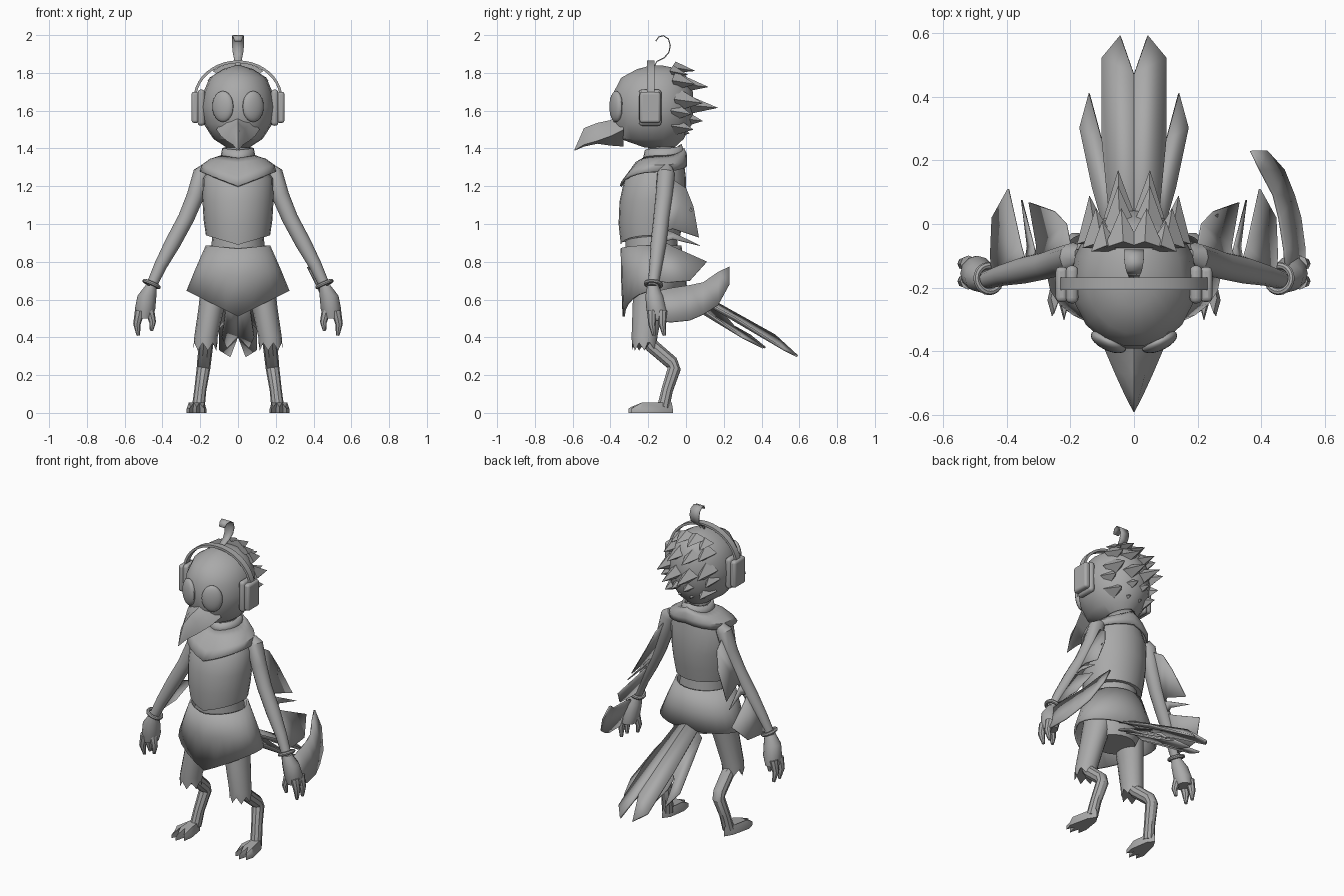
import bpy, bmesh, math
from mathutils import Vector

if "Cube" in bpy.data.objects:
    bpy.data.objects.remove(bpy.data.objects["Cube"])

grey = bpy.data.materials.new("plain_grey")
grey.diffuse_color = (0.40, 0.40, 0.40, 1)
grey.use_nodes = True
grey.node_tree.nodes["Principled BSDF"].inputs["Base Color"].default_value = grey.diffuse_color


def finish(name, bm, mirror=False, solid=0.0, bevel=0.0, smooth=35):
    bmesh.ops.recalc_face_normals(bm, faces=bm.faces)
    me = bpy.data.meshes.new(name)
    bm.to_mesh(me)
    bm.free()
    me.materials.append(grey)
    ob = bpy.data.objects.new(name, me)
    bpy.context.collection.objects.link(ob)
    bpy.context.view_layer.objects.active = ob
    ob.select_set(True)
    bpy.ops.object.shade_smooth_by_angle(angle=math.radians(smooth))
    ob.select_set(False)
    if solid:
        m = ob.modifiers.new("thickness", 'SOLIDIFY')
        m.thickness, m.offset = solid, 0
    if bevel:
        m = ob.modifiers.new("round", 'BEVEL')
        m.width, m.segments = bevel, 3
    if mirror:
        ob.modifiers.new("mirror", 'MIRROR')
    return ob


def bridge(bm, rings, caps=(True, True)):
    """Skin a stack of equal-length point rings."""
    vs = [[bm.verts.new(p) for p in r] for r in rings]
    n = len(vs[0])
    for a, b in zip(vs, vs[1:]):
        for i in range(n):
            bm.faces.new((a[i], a[(i + 1) % n], b[(i + 1) % n], b[i]))
    if caps[0]:
        bm.faces.new(vs[0])
    if caps[1]:
        bm.faces.new(vs[-1])


def shell(name, rings, n=20, cx=0, caps=(True, True), jag=0, **kw):
    """Horizontal rings: z, half width, front y, back y, front V drop, back lift."""
    out = []
    for k, (z, rx, yf, yb, vf, vb) in enumerate(rings):
        c, ry, ring = (yf + yb) / 2, (yb - yf) / 2, []
        for i in range(n):
            a = 2 * math.pi * i / n
            x, s = math.cos(a), math.sin(a)
            dz = (vf if s < 0 else vb) * (1 - abs(x))
            if jag and k == 0:
                dz += jag * (i % 2)
            ox = cx[k] if isinstance(cx, (list, tuple)) else cx
            ring.append((ox + rx * x, c + ry * s, z + dz))
        out.append(ring)
    bm = bmesh.new()
    bridge(bm, out, caps)
    return finish(name, bm, **kw)


def limb(name, pts, n=10, **kw):
    """Round tube through points x, y, z, radius."""
    P = [Vector(p[:3]) for p in pts]
    rings = []
    for i, p in enumerate(P):
        d = (P[min(i + 1, len(P) - 1)] - P[max(i - 1, 0)]).normalized()
        u = d.cross(Vector((0, 1, 0))).normalized()
        v = u.cross(d)
        rings.append([p + pts[i][3] * (u * math.cos(t) + v * math.sin(t))
                      for t in (2 * math.pi * k / n for k in range(n))])
    bm = bmesh.new()
    bridge(bm, rings)
    return finish(name, bm, mirror=True, **kw)


def plate(name, pts, thick=0.006, mirror=True):
    bm = bmesh.new()
    bm.faces.new([bm.verts.new(p) for p in pts])
    return finish(name, bm, mirror=mirror, solid=thick)


def box(name, lo, hi, bevel):
    bm = bmesh.new()
    bmesh.ops.create_cube(bm, size=1)
    for v in bm.verts:
        v.co = [(a + b) / 2 + c * (b - a) for a, b, c in zip(lo, hi, v.co)]
    return finish(name, bm, mirror=True, bevel=bevel)


# head
shell("head", [(1.405, .06, -.22, -.06, 0, 0), (1.45, .13, -.35, -.01, 0, 0),
               (1.53, .182, -.385, .035, 0, 0), (1.62, .197, -.395, .045, 0, 0),
               (1.70, .182, -.385, .04, 0, 0), (1.775, .15, -.345, .01, 0, 0),
               (1.82, .08, -.26, -.03, 0, 0), (1.838, .02, -.19, -.12, 0, 0)], n=18)

# hooked beak
bm = bmesh.new()
rings = []
for y, w, top, edge, low in ((-.33, .115, 1.585, 1.50, 1.41), (-.40, .09, 1.55, 1.465, 1.415),
                             (-.47, .06, 1.535, 1.44, 1.425), (-.54, .028, 1.508, 1.42, 1.41),
                             (-.59, .002, 1.395, 1.39, 1.388)):
    mid = (top * 2 + edge) / 3
    rings.append([(0, y, top), (w * .6, y, mid), (w, y, edge), (0, y, low),
                  (-w, y, edge), (-w * .6, y, mid)])
bridge(bm, rings)
finish("beak", bm)

# big oval eyes
bm = bmesh.new()
bmesh.ops.create_uvsphere(bm, u_segments=20, v_segments=12, radius=1)
for v in bm.verts:
    x, y, z = v.co
    v.co = (.08 + .056 * x, -.37 + .03 * y + .02 * x, 1.622 + .082 * z)
finish("eye", bm, mirror=True)

# swept back feather spikes: tip, base width, base height
bm = bmesh.new()
for tx, ty, tz, w, h in ((.04, .05, 1.81, .06, .03), (.05, .12, 1.725, .07, .05),
                         (.05, .17, 1.615, .07, .06), (.04, .09, 1.545, .07, .06),
                         (.12, .05, 1.74, .06, .05), (.14, .09, 1.64, .06, .06),
                         (.155, .03, 1.58, .05, .05), (.12, .04, 1.50, .06, .05),
                         (.04, .02, 1.48, .06, .05), (.10, .01, 1.79, .05, .03)):
    for s in (1, -1):
        b = Vector((tx * .85 * s, ty * .3 - .07, tz + .02))
        ring = [b + Vector(o) for o in ((w, -.02, 0), (0, 0, h), (-w, -.02, 0), (0, 0, -h))]
        tip = bm.verts.new((tx * s, ty, tz))
        vs = [bm.verts.new(p) for p in ring]
        for i in range(4):
            bm.faces.new((vs[i], vs[(i + 1) % 4], tip))
        bm.faces.new(vs)
finish("head_feathers", bm, smooth=20)

# curled crest ribbon
bm = bmesh.new()
prev = None
for y, z, w in ((-.17, 1.83, .015), (-.155, 1.86, .018), (-.115, 1.88, .022), (-.09, 1.91, .028),
                (-.083, 1.945, .032), (-.093, 1.98, .032), (-.12, 1.997, .03),
                (-.145, 1.99, .025), (-.16, 1.968, .018)):
    cur = [bm.verts.new((s * w, y, z)) for s in (-1, 1)]
    if prev:
        bm.faces.new((prev[0], prev[1], cur[1], cur[0]))
    prev = cur
finish("crest", bm, solid=.006)

# headphones
box("ear_pad", (.175, -.25, 1.52), (.214, -.13, 1.712), .018)
box("ear_cup", (.208, -.245, 1.535), (.246, -.135, 1.70), .014)
bm = bmesh.new()
rings = []
for i in range(21):
    a = math.pi * i / 20
    c, s = math.cos(a), math.sin(a)
    rings.append([(r * c, y, 1.66 + (r - .03) * s) for r, y in
                  ((.222, -.207), (.236, -.207), (.236, -.168), (.222, -.168))])
bridge(bm, rings)
finish("headband", bm)

# neck, collar, shawl
shell("neck", [(1.28, .07, -.2, -.05, 0, 0), (1.44, .065, -.2, -.06, 0, 0)])
shell("collar", [(1.335, .088, -.225, -.01, -.01, .02), (1.40, .076, -.21, -.03, -.01, .02)],
      caps=(False, False), solid=.016)
shell("shawl", [(1.275, .196, -.345, .0, -.075, .035), (1.31, .188, -.31, .0, -.06, .03),
                (1.34, .145, -.265, -.002, -.02, .03), (1.36, .08, -.215, -.015, -.01, .04)],
      n=24, caps=(False, False), solid=.012)

# torso, waist, skirt
shell("torso", [(.94, .170, -.345, -.03, -.05, 0), (1.02, .182, -.357, -.015, -.02, 0),
                (1.12, .188, -.352, 0, 0, 0), (1.24, .185, -.325, 0, 0, 0),
                (1.32, .13, -.25, -.01, 0, 0)], n=24)
shell("waist", [(.84, .145, -.32, -.04, 0, 0), (.95, .135, -.32, -.05, 0, 0)])
shell("skirt", [(.645, .267, -.33, .0, -.135, 0), (.76, .22, -.338, -.01, -.04, 0),
                (.885, .165, -.34, -.03, -.015, 0)], n=24, caps=(False, False), solid=.012)
shell("hips", [(.60, .12, -.28, -.06, 0, 0), (.70, .17, -.31, -.03, 0, 0),
               (.86, .14, -.31, -.05, 0, 0)])

# trouser legs with ragged cuffs
shell("trouser_leg", [(.33, .064, -.285, -.155, 0, .02), (.40, .062, -.29, -.15, 0, 0),
                      (.55, .068, -.285, -.12, 0, 0), (.72, .08, -.28, -.08, 0, 0)],
      n=14, cx=[.173, .17, .142, .11], jag=.04, mirror=True)

# backward bending shins and feet
limb("shin", [(.165, -.22, .42, .04), (.17, -.18, .355, .038), (.18, -.075, .265, .037),
              (.183, -.062, .235, .036), (.20, -.10, .12, .032), (.21, -.12, .03, .034)])
bm = bmesh.new()
sole = [(.215, -.07), (.245, -.12), (.272, -.24), (.258, -.29), (.238, -.24), (.22, -.305),
        (.202, -.24), (.178, -.28), (.168, -.22), (.185, -.11)]
top = [(.215 + (x - .215) * .8, y * .93 - .01, .055 if y > -.245 else .03) for x, y in sole]
bridge(bm, [[(x, y, 0) for x, y in sole], [(x, y, .022) for x, y in sole], top])
finish("foot", bm, mirror=True)

# arms, bracelets, hands
limb("arm", [(.165, -.10, 1.295, .03), (.19, -.105, 1.27, .047), (.225, -.115, 1.15, .046),
             (.275, -.13, 1.03, .043), (.345, -.145, .90, .042), (.41, -.16, .78, .034),
             (.46, -.175, .67, .028)], n=12)
bm = bmesh.new()
axis = Vector((.4, -.1, -.9)).normalized()
u = axis.cross(Vector((0, 1, 0))).normalized()
v = u.cross(axis)
vs = []
for i in range(20):
    a = math.tau * i / 20
    o = u * math.cos(a) + v * math.sin(a)
    vs.append([bm.verts.new(Vector((.457, -.172, .682)) + o * (.041 + .011 * math.cos(b))
               + axis * .011 * math.sin(b)) for b in (math.tau * k / 8 for k in range(8))])
for i in range(20):
    for k in range(8):
        p, q = vs[i], vs[(i + 1) % 20]
        bm.faces.new((p[k], p[(k + 1) % 8], q[(k + 1) % 8], q[k]))
finish("bracelet", bm, mirror=True)
shell("palm", [(.50, .042, -.20, -.10, 0, 0), (.55, .054, -.21, -.10, 0, 0),
               (.62, .050, -.215, -.12, 0, 0), (.675, .03, -.205, -.145, 0, 0)],
      n=12, cx=[.497, .492, .482, .46], mirror=True)
for nm, y in (("front_finger", -.18), ("rear_finger", -.125)):
    limb(nm, [(.52, y, .54, .026), (.535, y, .47, .02), (.528, y + .01, .41, .009)], n=8)
limb("thumb", [(.47, -.17, .55, .026), (.452, -.18, .48, .018), (.458, -.175, .435, .009)], n=8)


# wing feathers lying in the slanted plane of the arm
def arm_x(z):
    k = ((1.3, .18), (1.15, .225), (1.03, .275), (.90, .345), (.78, .405), (.67, .46), (.45, .535))
    for (z0, x0), (z1, x1) in zip(k, k[1:]):
        if z >= z1:
            break
    return x0 + (x1 - x0) * (z0 - z) / (z0 - z1)


for nm, pts in (
        ("upper_wing_feather", ((-.11, 1.26), (.0, 1.19), (.04, 1.09), (.068, .93), (-.07, .975), (-.14, .95))),
        ("middle_wing_feather", ((-.13, .98), (-.07, .955), (.075, .885), (-.07, .92), (-.14, .90))),
        ("lower_wing_feather", ((-.14, .92), (-.07, .88), (.11, .80), (.02, .70), (-.10, .69), (-.16, .70)))):
    plate(nm, [(arm_x(z), y, z) for y, z in pts])
bm = bmesh.new()
prev = None
for y, zt, zb, x in ((-.17, .64, .49, .01), (-.08, .66, .48, .01), (.02, .675, .49, 0),
                     (.09, .69, .52, -.01), (.17, .745, .57, -.025), (.23, .773, .68, -.04)):
    cur = [bm.verts.new((arm_x(z) + x, y, z)) for z in (zt, zb)]
    if prev:
        bm.faces.new((prev[0], prev[1], cur[1], cur[0]))
    prev = cur
finish("hand_feather", bm, solid=.01)

# tail fan: roofed centre pair with shorter feathers below
for nm, pts in (
        ("tail_centre", ((0, -.05, .70), (.07, -.05, .67), (.10, .26, .50), (.10, .52, .335),
                         (.042, .59, .30), (0, .47, .41))),
        ("tail_side", ((.02, -.05, .64), (.09, -.03, .60), (.13, .11, .53), (.17, .30, .40),
                       (.14, .41, .345), (.10, .26, .45), (.03, .2, .52)))):
    plate(nm, pts, thick=.012)
plate("tail_lower", [(0, 0, .60), (.06, 0, .58), (.085, .30, .40), (.06, .42, .345), (0, .34, .41)], .01)
